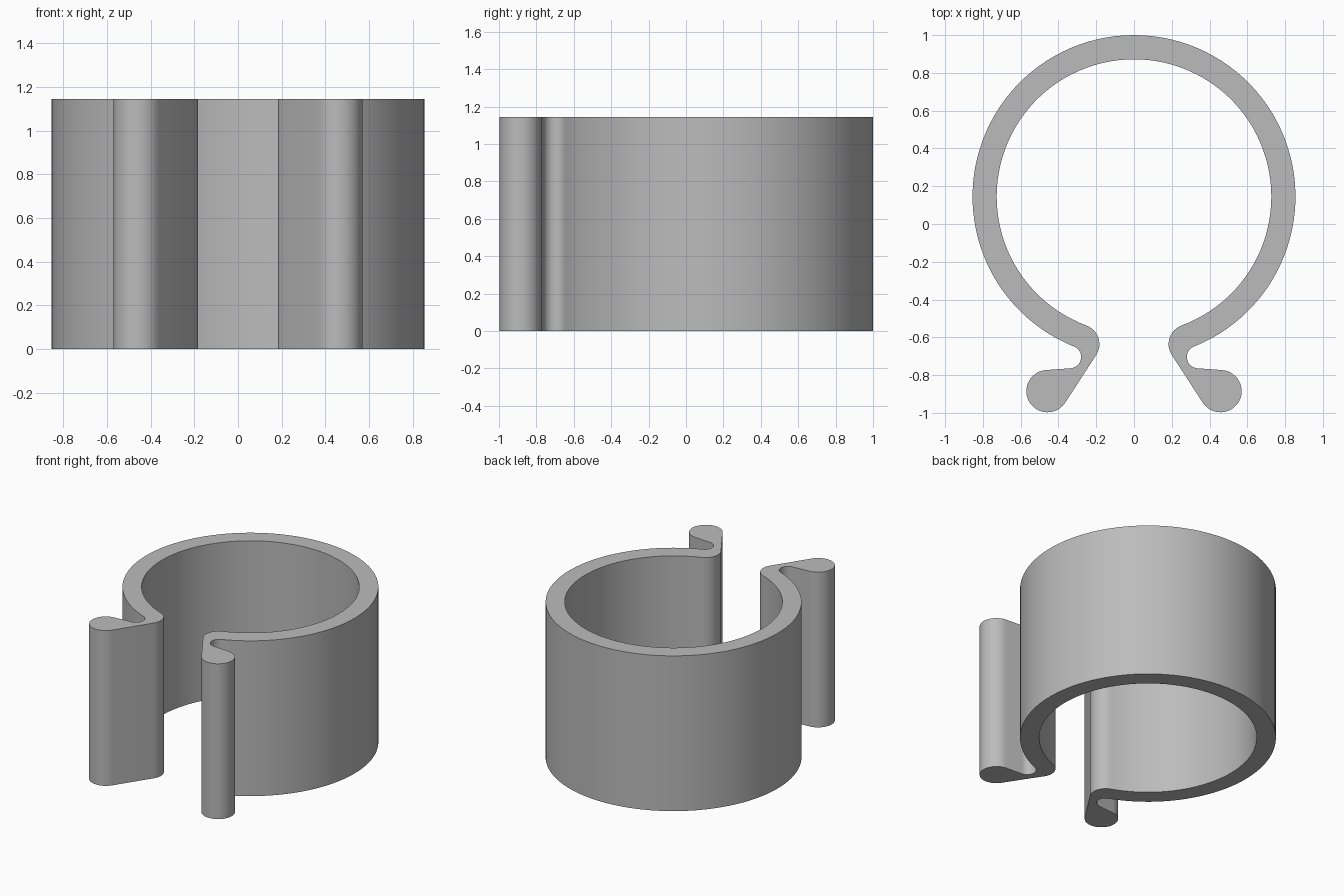
import bpy
import bmesh
from math import cos, sin, radians

if "Cube" in bpy.data.objects:
    bpy.data.objects.remove(bpy.data.objects["Cube"])

HEIGHT = 1.145


def arc(cx, cy, r, start, end, steps):
    """Points on an arc, both ends included, angles in degrees."""
    angles = [radians(start + (end - start) * i / steps) for i in range(steps + 1)]
    return [(cx + r * cos(a), cy + r * sin(a)) for a in angles]


# Left half of the clip outline, from outer top round to inner top
outer = arc(0, 0.145, 0.855, 90, -68.2, 48)
neck = arc(0.34, -0.704, 0.06, 111.8, 266, 14)[1:]
bead = arc(0.458, -0.885, 0.112, 86, -147, 24)
tip = arc(0.288, -0.636, 0.105, 213, 110.2, 12)
inner = arc(0, 0.145, 0.727, -69.8, 90, 48)[1:]
half = outer + neck + bead + tip + inner

# Mirror to the right half, leaving out the shared points on the centre line
right = [(-x, y) for x, y in reversed(half[1:-1])]
# The ring is split at the back, so each half is closed as its own face
bm = bmesh.new()
verts_left = [bm.verts.new((x, y, 0)) for x, y in half]
verts_right = [bm.verts.new((x, y, 0)) for x, y in right]
caps = [bm.faces.new(verts_left),
        bm.faces.new([verts_left[-1]] + verts_right + [verts_left[0]])]
bmesh.ops.dissolve_edges(bm, edges=[e for e in bm.edges if len(e.link_faces) == 2],
                         use_verts=False)

# Extrude the flat outline to full height
base = bm.faces[:]
result = bmesh.ops.extrude_face_region(bm, geom=base, use_keep_orig=True)
top = [v for v in result["geom"] if isinstance(v, bmesh.types.BMVert)]
bmesh.ops.translate(bm, verts=top, vec=(0, 0, HEIGHT))
bmesh.ops.recalc_face_normals(bm, faces=bm.faces[:])

mesh = bpy.data.meshes.new("spring_clip")
bm.to_mesh(mesh)
bm.free()
clip = bpy.data.objects.new("spring_clip", mesh)
bpy.context.collection.objects.link(clip)

# Plain grey plastic
grey = bpy.data.materials.new("plain_grey")
grey.use_nodes = True
colour = (0.5, 0.5, 0.5, 1)
grey.diffuse_color = colour
grey.node_tree.nodes["Principled BSDF"].inputs["Base Color"].default_value = colour
mesh.materials.append(grey)

# Smooth walls with sharp rims
bpy.context.view_layer.objects.active = clip
clip.select_set(True)
bpy.ops.object.shade_smooth_by_angle(angle=radians(30))
